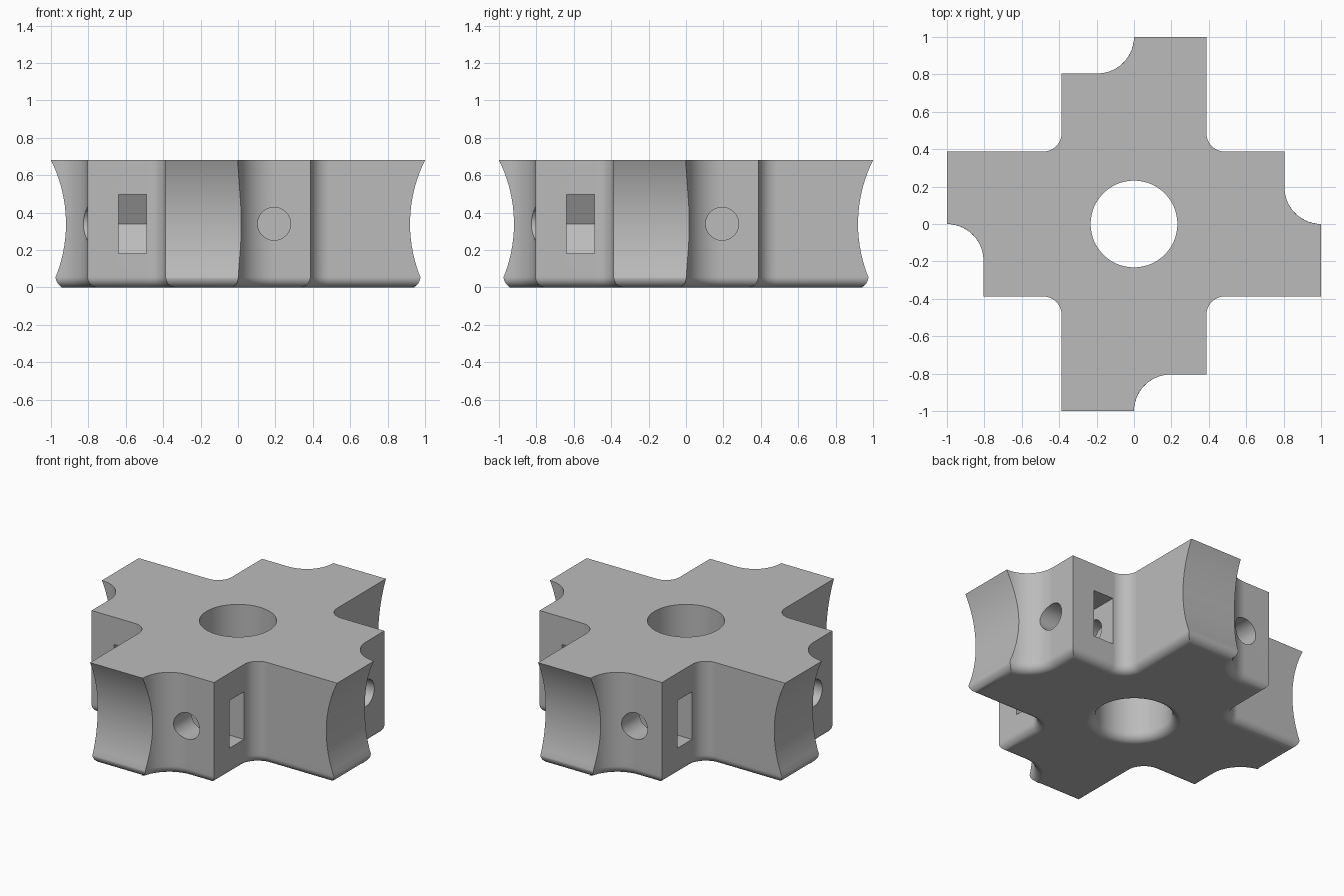
import bpy, bmesh
from math import sin, cos, pi, sqrt, asin
from mathutils import Vector, Matrix

if "Cube" in bpy.data.objects:
    bpy.data.objects.remove(bpy.data.objects["Cube"])

HEIGHT = 0.68
MID = HEIGHT / 2
HALF = 0.387        # half width of an arm
NUB = 0.805         # reach of the shorter half of an arm
NOTCH = 0.195       # radius of the concave step
CORNER = 0.1        # inner corner radius
ROUND = 0.055       # bottom edge radius
BORE = 0.232
SCOOP = 0.76        # radius of the hollow arm ends
AXIS_X = 0.193      # bolt axis


def loft(name, rings):
    """Closed solid skinned through equal rings of points."""
    bm = bmesh.new()
    loops = [[bm.verts.new(p) for p in ring] for ring in rings]
    for low, high in zip(loops, loops[1:]):
        for i in range(len(low)):
            j = (i + 1) % len(low)
            bm.faces.new((low[i], low[j], high[j], high[i]))
    bm.faces.new(loops[0][::-1])
    bm.faces.new(loops[-1])
    bmesh.ops.recalc_face_normals(bm, faces=bm.faces)
    mesh = bpy.data.meshes.new(name)
    bm.to_mesh(mesh)
    bm.free()
    obj = bpy.data.objects.new(name, mesh)
    bpy.context.collection.objects.link(obj)
    return obj


def arc(cx, cy, r, a0, a1, n):
    return [Vector((cx + r * cos(a0 + (a1 - a0) * i / n),
                    cy + r * sin(a0 + (a1 - a0) * i / n))) for i in range(n + 1)]


def outline(reach):
    """Pinwheel cross outline, one arm turned four times."""
    start = pi - asin(min(1, max(0, 1 - reach) / NOTCH))
    arm = [Vector((-HALF, -reach))]
    arm += arc(NOTCH, -1, NOTCH, start, pi / 2, 14)
    arm.append(Vector((HALF, -NUB)))
    c = HALF + CORNER
    arm += arc(c, -c, CORNER, pi, pi / 2, 10)
    return [Matrix.Rotation(q * pi / 2, 2) @ p for q in range(4) for p in arm]


def inset(points, d):
    result = []
    for i, p in enumerate(points):
        a = (p - points[i - 1]).normalized()
        b = (points[(i + 1) % len(points)] - p).normalized()
        n1, n2 = Vector((-a.y, a.x)), Vector((-b.y, b.x))
        result.append(p + (n1 + n2) * d / (1 + n1.dot(n2)))
    return result


def reach_at(z):
    z = max(z, ROUND)
    sag = SCOOP - sqrt(SCOOP ** 2 - MID ** 2)
    return 1 - sag + SCOOP - sqrt(SCOOP ** 2 - (z - MID) ** 2)


# Height levels with the inset of the rounded bottom edge
steps = [i / 8 * pi / 2 for i in range(9)]
rounding = [(ROUND * (1 - cos(a)), ROUND * (1 - sin(a))) for a in steps]
levels = rounding + [(ROUND + (HEIGHT - ROUND) * i / 18, 0) for i in range(1, 19)]

# Body
body = loft("cross_body", [[(p.x, p.y, z) for p in inset(outline(reach_at(z)), d)]
                           for z, d in levels])

# Centre bore with a flared lower rim
flare = [(-0.1, ROUND)] + rounding + [(HEIGHT + 0.1, 0)]
cutters = [loft("bore_cutter", [[(p.x, p.y, z) for p in arc(0, 0, BORE + d, 0, 2 * pi, 64)[:-1]]
                                for z, d in flare])]

# Bolt holes and hexagonal nut slots, one of each per arm
for q in range(4):
    bolt = loft("bolt_cutter", [[(p.x, y, p.y) for p in arc(AXIS_X, MID, 0.088, 0, 2 * pi, 40)[:-1]]
                                for y in (-1.2, -0.4)])
    flat = 0.158
    tip = flat * 2 / sqrt(3)
    section = [(AXIS_X - tip, MID), (AXIS_X - tip / 2, MID - flat), (0.6, MID - flat),
               (0.6, MID + flat), (AXIS_X - tip / 2, MID + flat)]
    slot = loft("slot_cutter", [[(x, y, z) for x, z in section] for y in (-0.64, -0.49)])
    for cutter in (bolt, slot):
        cutter.data.transform(Matrix.Rotation(q * pi / 2, 4, "Z"))
        cutters.append(cutter)

bpy.context.view_layer.objects.active = body
for cutter in cutters:
    cutter.hide_render = True
    mod = body.modifiers.new("cut", "BOOLEAN")
    mod.operation = "DIFFERENCE"
    mod.solver = "EXACT"
    mod.object = cutter
    bpy.ops.object.modifier_apply(modifier=mod.name)
for cutter in cutters:
    bpy.data.objects.remove(cutter)

# Plain grey finish
grey = bpy.data.materials.new("plain_grey")
grey.use_nodes = True
colour = (0.5, 0.5, 0.5, 1)
grey.diffuse_color = colour
grey.node_tree.nodes["Principled BSDF"].inputs["Base Color"].default_value = colour
body.data.materials.clear()
body.data.materials.append(grey)

# Smooth curves, crisp edges
bpy.ops.object.select_all(action="DESELECT")
body.select_set(True)
bpy.ops.object.shade_smooth_by_angle(angle=pi / 6)
weighted = body.modifiers.new("weighted_normals", "WEIGHTED_NORMAL")
weighted.keep_sharp = True
